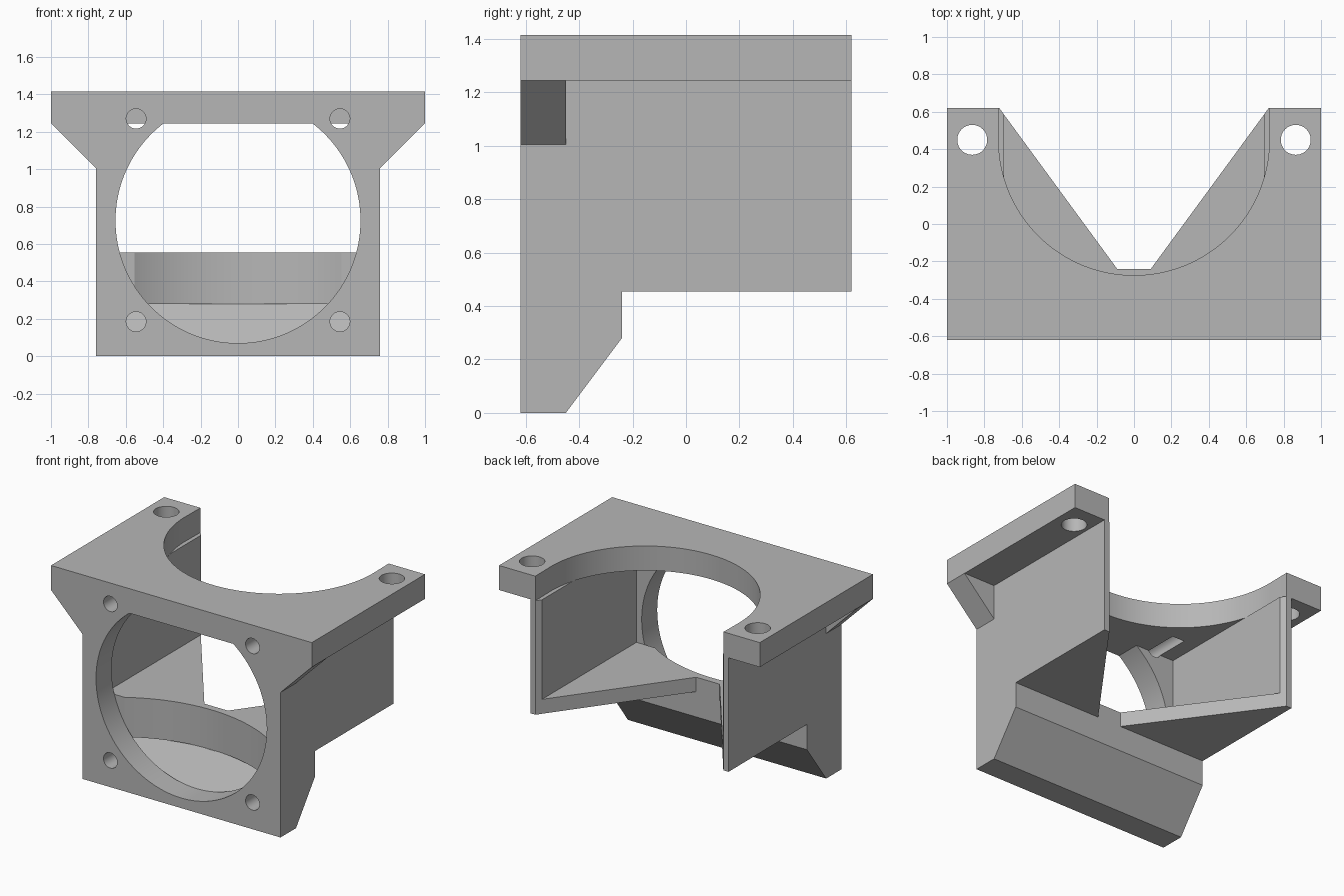
import bpy
import bmesh
import math
from mathutils import Vector

if "Cube" in bpy.data.objects:
    bpy.data.objects.remove(bpy.data.objects["Cube"], do_unlink=True)

grey = bpy.data.materials.new("plain grey")
grey.use_nodes = True
colour = (0.47, 0.47, 0.47, 1)
grey.diffuse_color = colour
grey.node_tree.nodes["Principled BSDF"].inputs["Base Color"].default_value = colour

# Extrusion axis -> how a profile point (a, b) and depth d become x, y, z
PLACE = {
    "x": lambda a, b, d: Vector((d, a, b)),
    "y": lambda a, b, d: Vector((a, d, b)),
    "z": lambda a, b, d: Vector((a, b, d)),
}


def prism(name, profile, axis, start, end):
    """Extrude a closed profile along an axis."""
    place = PLACE[axis]
    bm = bmesh.new()
    base = bm.faces.new([bm.verts.new(place(a, b, start)) for a, b in profile])
    grown = bmesh.ops.extrude_face_region(bm, geom=[base])
    tops = [v for v in grown["geom"] if isinstance(v, bmesh.types.BMVert)]
    bmesh.ops.translate(bm, verts=tops, vec=place(0, 0, end - start))
    bmesh.ops.recalc_face_normals(bm, faces=bm.faces)
    mesh = bpy.data.meshes.new(name)
    bm.to_mesh(mesh)
    bm.free()
    mesh.materials.append(grey)
    obj = bpy.data.objects.new(name, mesh)
    bpy.context.collection.objects.link(obj)
    return obj


def arc(a, b, radius, first=0, last=360, steps=96):
    full = last - first == 360
    angles = [math.radians(first + (last - first) * i / steps)
              for i in range(steps if full else steps + 1)]
    return [(a + radius * math.cos(t), b + radius * math.sin(t)) for t in angles]


def rect(a0, b0, a1, b1):
    return [(a0, b0), (a1, b0), (a1, b1), (a0, b1)]


def activate(obj):
    bpy.ops.object.select_all(action="DESELECT")
    obj.select_set(True)
    bpy.context.view_layer.objects.active = obj


def cut(obj, *shape):
    """Subtract an extruded profile, then discard the cutter."""
    cutter = prism("cutter", *shape)
    cutter.hide_render = True
    mod = obj.modifiers.new("cut", "BOOLEAN")
    mod.operation = "DIFFERENCE"
    mod.solver = "EXACT"
    mod.object = cutter
    activate(obj)
    bpy.ops.object.modifier_apply(modifier=mod.name)
    bpy.data.objects.remove(cutter, do_unlink=True)


FRONT, BACK, PLATE_BACK, BLOCK_BACK = -0.62, 0.62, -0.45, -0.24
TOP, PLATE_BOTTOM = 1.415, 1.245
FLOOR_TOP, FLOOR_BOTTOM = 0.555, 0.455
WALL_OUT, WALL_IN = 0.76, 0.695
SCREW_X, SCREW_R = 0.545, 0.053
parts = []

# Front plate with corner gussets, round opening and screw holes
half = [(WALL_OUT, 0), (WALL_OUT, 1.005), (1, PLATE_BOTTOM)]
front_plate = prism("front_plate", half + [(-x, z) for x, z in reversed(half)],
                    "y", FRONT, PLATE_BACK)
cut(front_plate, arc(0, 0.725, 0.655, steps=128), "y", FRONT - 0.1, PLATE_BACK + 0.1)
parts.append(front_plate)

# Top plate with rounded cutout and bolt holes
top_plate = prism("top_plate", rect(-1, FRONT, 1, BACK), "z", PLATE_BOTTOM, TOP)
slot = arc(0, 0.45, 0.724, 180, 360) + [(0.72, BACK + 0.1), (-0.72, BACK + 0.1)]
cut(top_plate, slot, "z", PLATE_BOTTOM - 0.1, TOP + 0.1)
parts.append(top_plate)

for side in (-1, 1):
    cut(top_plate, arc(side * 0.865, 0.45, 0.08, steps=48),
        "z", PLATE_BOTTOM - 0.1, TOP + 0.1)
    # Upper screw holes run on as grooves under the top plate
    upper = arc(side * SCREW_X, 1.27, SCREW_R, steps=32)
    cut(top_plate, upper, "y", FRONT - 0.1, -0.22)
    cut(front_plate, upper, "y", FRONT - 0.1, PLATE_BACK + 0.1)
    cut(front_plate, arc(side * SCREW_X, 0.185, SCREW_R, steps=32),
        "y", FRONT - 0.1, PLATE_BACK + 0.1)

# Lower block with sloped underside, hollowed by a ramp and a curved wall
lower_block = prism("lower_block",
                    [(PLATE_BACK, 0), (BLOCK_BACK, 0.28), (BLOCK_BACK, FLOOR_TOP),
                     (PLATE_BACK, FLOOR_TOP)], "x", -WALL_OUT, WALL_OUT)
cut(lower_block, [(PLATE_BACK - 0.05, 0.07), (PLATE_BACK, 0.07), (-0.29, 0.28),
                  (PLATE_BACK - 0.05, 0.28)], "x", -WALL_IN, WALL_IN)
cut(lower_block, arc(0, -1.33, 1.04, steps=160), "z", 0.278, FLOOR_TOP + 0.1)
parts.append(lower_block)

# Side walls with bevelled rear edges, and the two tapering floor wings
for side, label in ((1, "left"), (-1, "right")):
    wall = [(WALL_IN, PLATE_BACK), (WALL_OUT, PLATE_BACK), (WALL_OUT, BACK),
            (0.72, BACK), (WALL_IN, 0.585)]
    wing = [(0.09, BLOCK_BACK), (WALL_IN, BLOCK_BACK), (WALL_IN, 0.585)]
    parts.append(prism(label + "_wall", [(side * x, y) for x, y in wall],
                       "z", FLOOR_BOTTOM, PLATE_BOTTOM))
    parts.append(prism(label + "_floor", [(side * x, y) for x, y in wing],
                       "z", FLOOR_BOTTOM, FLOOR_TOP))

for part in parts:
    activate(part)
    bpy.ops.object.shade_smooth_by_angle(angle=math.radians(25))
